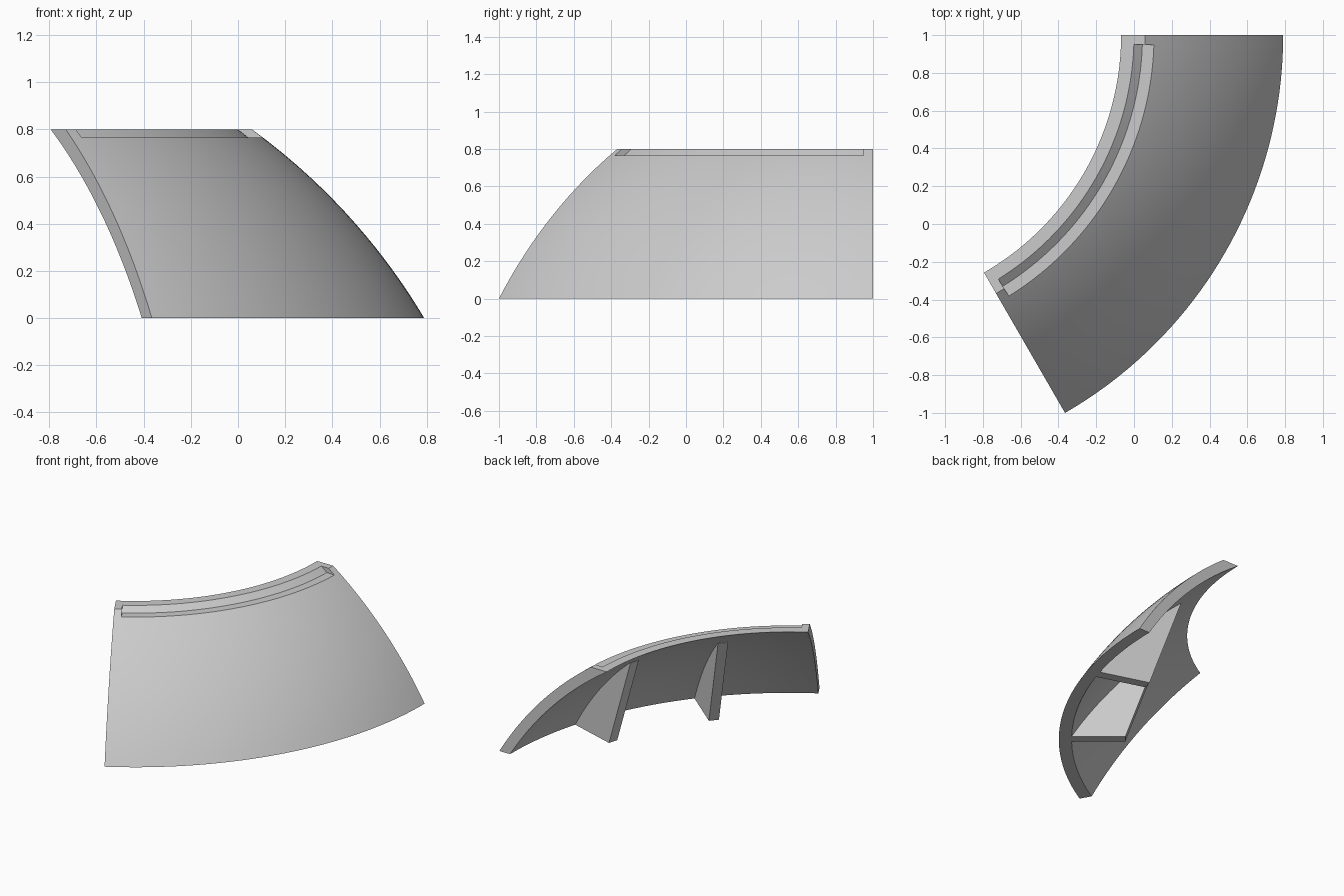
import bpy, bmesh
from math import sin, cos, radians, sqrt
from mathutils import Vector

if "Cube" in bpy.data.objects:
    bpy.data.objects.remove(bpy.data.objects["Cube"])

AXIS = Vector((-1.52, 1.0, 0.0))    # vertical axis of the dome
DOME_Z = -1.375                     # height of the dome's centre
OUTER, INNER = 2.688, 2.615         # dome radii
HEIGHT, SWEEP = 0.8, 60

grey = bpy.data.materials.new("plain grey")
grey.use_nodes = True
grey.diffuse_color = (0.6, 0.6, 0.6, 1)
grey.node_tree.nodes["Principled BSDF"].inputs["Base Color"].default_value = (0.6, 0.6, 0.6, 1)


def arc(radius, z0, z1, steps):
    """Points (r, z) on the dome of the given radius, from z0 to z1."""
    heights = [z0 + (z1 - z0) * i / steps for i in range(steps + 1)]
    return [(sqrt(radius ** 2 - (z - DOME_Z) ** 2), z) for z in heights]


def place(r, z, degrees, side=0.0):
    """Point at radius r along a direction turned clockwise from +x."""
    a = radians(-degrees)
    return AXIS + Vector((r * cos(a) - side * sin(a), r * sin(a) + side * cos(a), z))


def solid(name, rings):
    """Bridge matching closed rings and cap both ends."""
    bm = bmesh.new()
    loops = [[bm.verts.new(p) for p in ring] for ring in rings]
    n = len(loops[0])
    for a, b in zip(loops, loops[1:]):
        for i in range(n):
            j = (i + 1) % n
            bm.faces.new((a[i], a[j], b[j], b[i]))
    bm.faces.new(loops[0])
    bm.faces.new(loops[-1])
    bmesh.ops.recalc_face_normals(bm, faces=bm.faces)
    mesh = bpy.data.meshes.new(name)
    bm.to_mesh(mesh)
    bm.free()
    mesh.materials.append(grey)
    obj = bpy.data.objects.new(name, mesh)
    bpy.context.collection.objects.link(obj)
    return obj


def revolve(name, profile, start, end, steps):
    angles = [start + (end - start) * i / steps for i in range(steps + 1)]
    return solid(name, [[place(r, z, a) for r, z in profile] for a in angles])


def activate(obj):
    bpy.ops.object.select_all(action='DESELECT')
    obj.select_set(True)
    bpy.context.view_layer.objects.active = obj


# Curved shell
shell = revolve("curved_shell",
                arc(OUTER, 0, HEIGHT, 16) + arc(INNER, HEIGHT, 0, 16), 0, SWEEP, 40)

# Ledge cut along the outer top edge, stopping short of both ends
ledge = [(1.52, 0.9), (1.52, HEIGHT), (1.565, 0.765), (1.75, 0.765), (1.75, 0.9)]
cutter = revolve("ledge_cutter", ledge, 1.82, SWEEP - 1.82, 40)
cutter.hide_render = True
cut = shell.modifiers.new("ledge", 'BOOLEAN')
cut.operation = 'DIFFERENCE'
cut.solver = 'EXACT'
cut.object = cutter
activate(shell)
bpy.ops.object.modifier_apply(modifier=cut.name)
bpy.data.objects.remove(cutter)
activate(shell)
bpy.ops.object.shade_smooth_by_angle(angle=radians(25))

# Two support ribs on the hollow side, their backs sunk into the shell
rib_profile = [(1.865, 0)] + arc(2.65, 0, 0.66, 12) + [(1.637, 0.66)]
for name, angle in (("left_rib", 17), ("right_rib", 39.8)):
    solid(name, [[place(r, z, angle, s) for r, z in rib_profile] for s in (-0.034, 0.034)])
